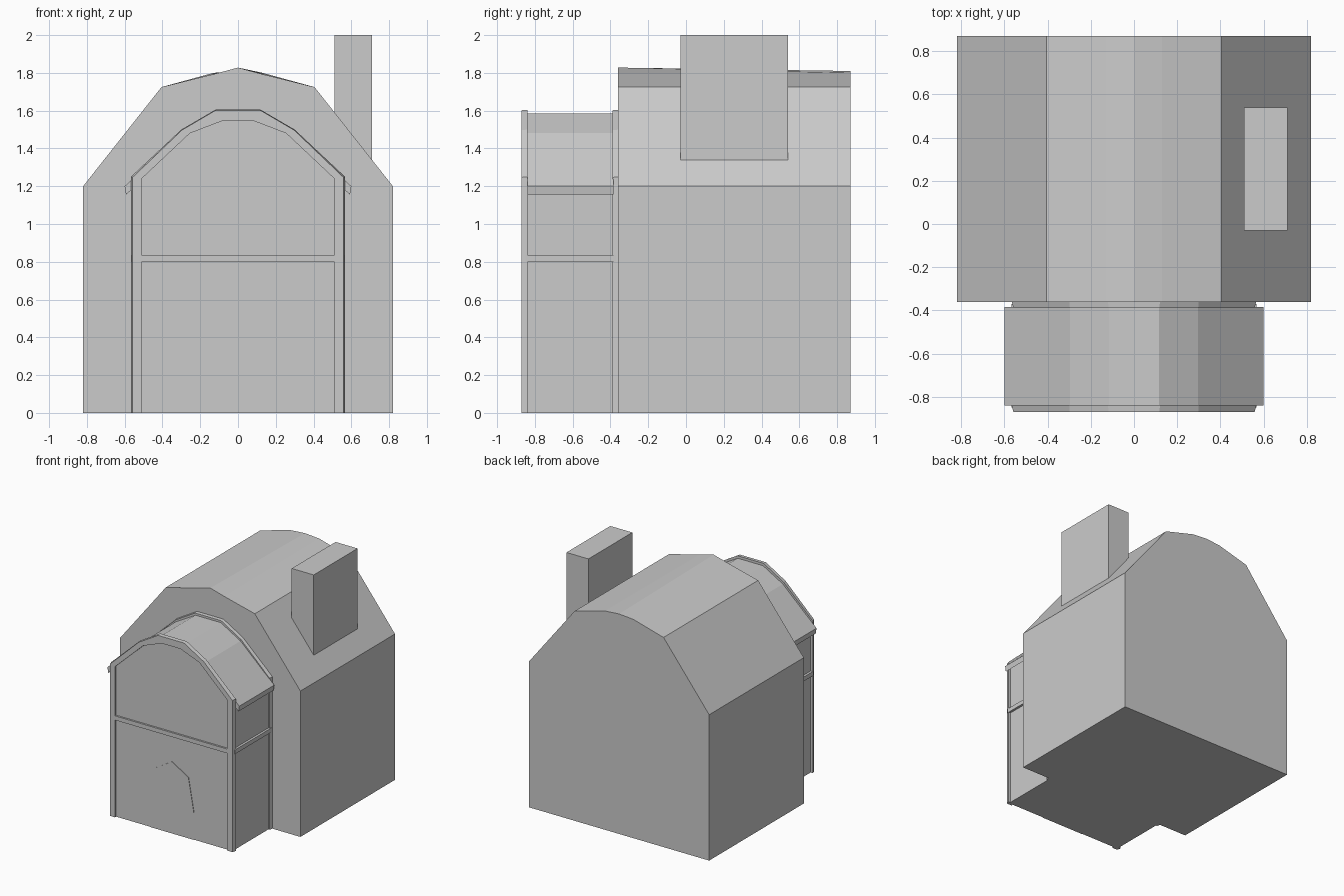
import bpy, bmesh

if "Cube" in bpy.data.objects:
    bpy.data.objects.remove(bpy.data.objects["Cube"])


def mirror(half):
    """Half outline on +x, listed bottom to top -> full open path, right to left."""
    return half + [(-x, z) for x, z in reversed(half) if x > 0]


def loft(name, front, back, y0, y1):
    """Solid between two x-z outlines of equal point count."""
    bm = bmesh.new()
    a = [bm.verts.new((x, y0, z)) for x, z in front]
    b = [bm.verts.new((x, y1, z)) for x, z in back]
    n = len(a)
    bm.faces.new(a)
    bm.faces.new(b[::-1])
    for i in range(n):
        j = (i + 1) % n
        bm.faces.new((a[j], a[i], b[i], b[j]))
    bmesh.ops.recalc_face_normals(bm, faces=bm.faces)
    mesh = bpy.data.meshes.new(name)
    bm.to_mesh(mesh)
    bm.free()
    obj = bpy.data.objects.new(name, mesh)
    bpy.context.collection.objects.link(obj)
    return obj


def box(name, x0, x1, y0, y1, z0, z1):
    p = [(x0, z0), (x1, z0), (x1, z1), (x0, z1)]
    return loft(name, p, p, y0, y1)


def band(outer, inner):
    """Closed arch-shaped outline from two half outlines."""
    return mirror(outer) + mirror(inner)[::-1]


# Main house with a gambrel-like roof, peak dropping slightly to the back
walls = [(0.82, 0), (0.82, 1.2), (0.405, 1.725)]
loft("main_house",
     mirror(walls + [(0.13, 1.793), (0, 1.828)]),
     mirror(walls + [(0.13, 1.80), (0, 1.81)]), -0.36, 0.87)

# Chimney rising out of the right roof slope
box("chimney", 0.51, 0.71, -0.03, 0.54, 1.31, 2.0)

# Porch core: recessed wall panels
core = mirror([(0.548, 0), (0.548, 1.21), (0.285, 1.465), (0.11, 1.565)])
loft("porch_walls", core, core, -0.855, -0.34)

# Arched timber frames at both ends of the porch, chamfered to the front
inner = [(0.51, 0), (0.51, 1.24), (0.255, 1.48), (0.085, 1.545)]
rear = band([(0.567, 0), (0.567, 1.25), (0.3, 1.5), (0.12, 1.605)], inner)
lip = band([(0.558, 0), (0.558, 1.247), (0.297, 1.497), (0.118, 1.602)], inner)
loft("porch_front_frame", lip, rear, -0.87, -0.838)
loft("porch_rear_frame", lip, rear, -0.388, -0.355)

# Porch roof shell with overhanging eaves
shell = band([(0.6, 1.2), (0.295, 1.482), (0.115, 1.585)],
             [(0.593, 1.155), (0.27, 1.45), (0.1, 1.55)])
loft("porch_roof", shell, shell, -0.84, -0.385)

# Horizontal beams on the front and sides of the porch
box("front_beam", -0.53, 0.53, -0.87, -0.85, 0.8, 0.835)
for side, x in (("right", 0.55), ("left", -0.55)):
    box(side + "_beam", x - 0.017, x + 0.017, -0.85, -0.37, 0.8, 0.835)

# Arched door lying almost flush with the front panel
door = mirror([(0.2, 0), (0.2, 0.22), (0.15, 0.5), (0, 0.59)])
loft("door", door, door, -0.859, -0.85)
